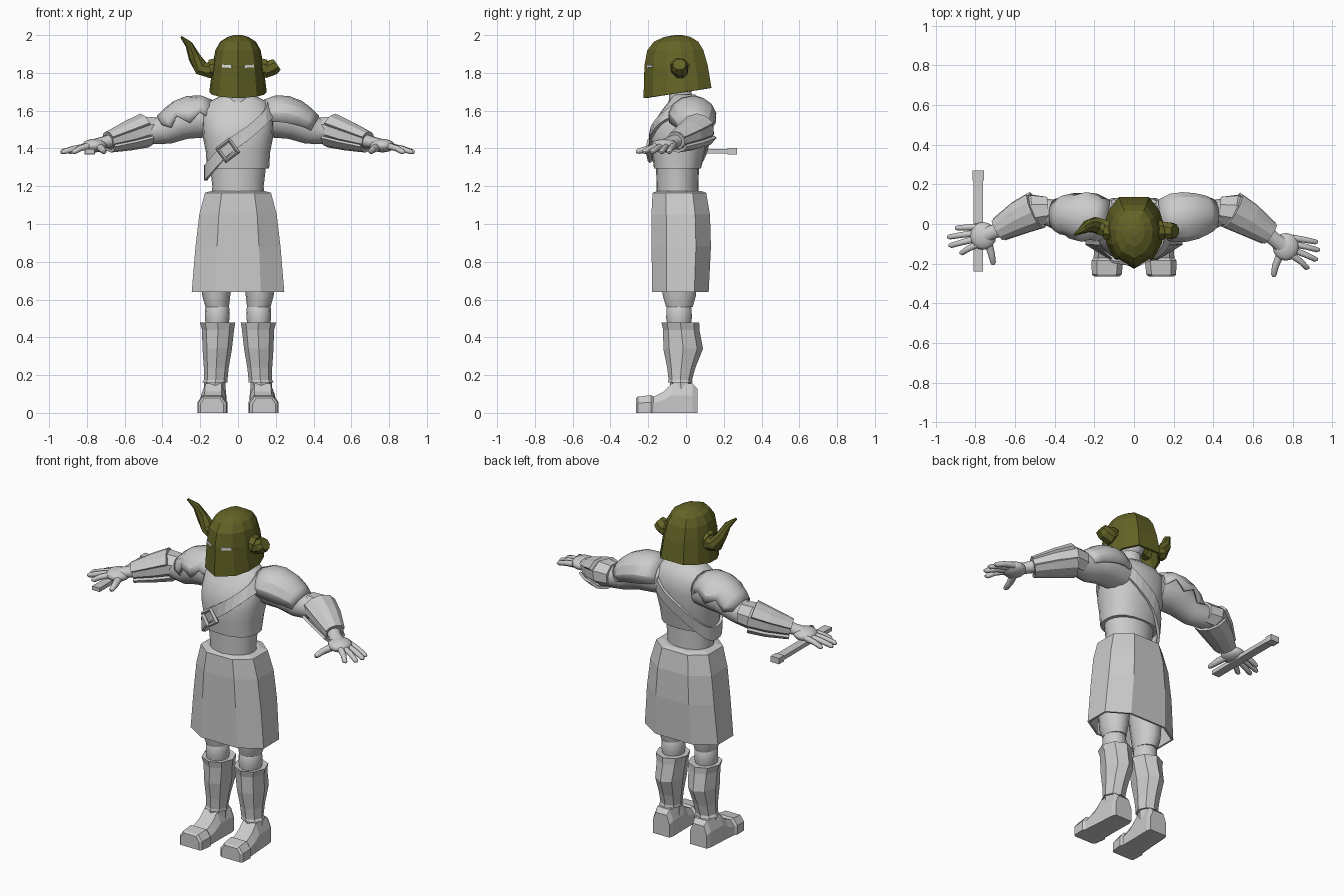
import bpy, bmesh, math
from mathutils import Vector

if "Cube" in bpy.data.objects:
    bpy.data.objects.remove(bpy.data.objects["Cube"])

TAU = 2 * math.pi


def material(name, rgb):
    m = bpy.data.materials.new(name)
    m.diffuse_color = (*rgb, 1)
    m.use_nodes = True
    m.node_tree.nodes["Principled BSDF"].inputs["Base Color"].default_value = m.diffuse_color
    return m


GREY = material("plain_grey", (0.6, 0.6, 0.6))
OLIVE = material("olive_green", (0.125, 0.125, 0.02))
PALE = material("pale_slit", (0.9, 0.9, 0.9))


def finish(ob, mat, smooth=0, thick=0):
    ob.data.materials.append(mat)
    if thick:
        mod = ob.modifiers.new("thickness", 'SOLIDIFY')
        mod.thickness, mod.offset = thick, -1
    if smooth:
        bpy.ops.object.select_all(action='DESELECT')
        ob.select_set(True)
        bpy.context.view_layer.objects.active = ob
        bpy.ops.object.shade_smooth_by_angle(angle=math.radians(smooth))
    return ob


def skin(name, rings, mat=GREY, closed=True, caps=(True, True), smooth=0, thick=0):
    """Join a row of point rings into one surface."""
    bm = bmesh.new()
    vs = [[bm.verts.new(p) for p in r] for r in rings]
    n = len(rings[0])
    for a, b in zip(vs, vs[1:]):
        for i in range(n if closed else n - 1):
            j = (i + 1) % n
            bm.faces.new((a[i], a[j], b[j], b[i]))
    if closed:
        for use, ring in zip(caps, (vs[0], vs[-1])):
            if use:
                bm.faces.new(ring)
    bmesh.ops.recalc_face_normals(bm, faces=bm.faces)
    me = bpy.data.meshes.new(name)
    bm.to_mesh(me)
    bm.free()
    ob = bpy.data.objects.new(name, me)
    bpy.context.collection.objects.link(ob)
    return finish(ob, mat, smooth, thick)


def section(z, cx, cy, rx, ry, n, p=1.0, phase=0.0):
    """Horizontal rounded-box ring."""
    f = lambda v: math.copysign(abs(v) ** p, v)
    k = 1 / math.cos(phase) ** p
    return [(cx + rx * k * f(math.cos(a)), cy + ry * k * f(math.sin(a)), z)
            for a in (phase + TAU * i / n for i in range(n))]


def column(name, rows, n, p=1.0, phase=0.0, **kw):
    return skin(name, [section(*r, n, p, phase) for r in rows], **kw)


def tube(name, st, n=8, arc=None, jag=0.0, **kw):
    """Sweep ellipses along stations (x, y, z, side radius, up radius); arc in degrees."""
    pts = [Vector(s[:3]) for s in st]
    rings = []
    for i, s in enumerate(st):
        t = (pts[min(i + 1, len(st) - 1)] - pts[max(i - 1, 0)]).normalized()
        side = t.cross(Vector((0, 0, 1))).normalized()
        up = side.cross(t)
        if arc:
            cut = jag * (i % 2)
            a0, a1 = math.radians(arc[0] + cut), math.radians(arc[1] - cut)
            angles = [a0 + (a1 - a0) * k / n for k in range(n + 1)]
        else:
            angles = [TAU * (k + 0.5) / n for k in range(n)]
        rings.append([pts[i] + side * s[3] * math.cos(a) + up * s[-1] * math.sin(a) for a in angles])
    return skin(name, rings, closed=not arc, **kw)


def ball(name, loc, scale, seg=16):
    bpy.ops.mesh.primitive_uv_sphere_add(segments=seg, ring_count=seg // 2 + 2, radius=1, location=loc)
    ob = bpy.context.object
    ob.name, ob.scale = name, scale
    return finish(ob, GREY, 60)


# Torso: waist, chest garment, neck and head
column("waist", [(1.1, 0, -.045, .14, .11), (1.2, 0, -.045, .136, .11), (1.32, 0, -.045, .15, .115)],
       20, smooth=40)
CHEST = [(1.295, 0, -.045, .165, .125), (1.38, 0, -.04, .17, .14), (1.455, 0, -.035, .185, .15),
         (1.53, 0, -.025, .19, .148), (1.6, 0, -.005, .19, .125), (1.65, 0, .0, .15, .09),
         (1.685, 0, -.01, .075, .06)]
column("chest", CHEST, 20, p=.85, smooth=40)
column("neck", [(1.6, 0, -.02, .08, .075), (1.68, 0, -.03, .063, .062), (1.78, 0, -.035, .06, .06)], 14, smooth=40)
ball("head", (0, -.045, 1.83), (.085, .1, .12))


# Diagonal strap wrapped round the chest, with a square buckle
def on_chest(a, z):
    z = min(max(z, CHEST[0][0]), 1.66)
    for lo, hi in zip(CHEST, CHEST[1:]):
        if z <= hi[0]:
            f = (z - lo[0]) / (hi[0] - lo[0])
            cy, rx, ry = (lo[i] + f * (hi[i] - lo[i]) for i in (2, 3, 4))
            g = lambda v: math.copysign(abs(v) ** .85, v)
            return (rx + .014) * g(math.cos(a)), cy + (ry + .014) * g(math.sin(a))


strap = []
for e in (-.04, .04):
    ring = []
    for i in range(32):
        a = TAU * i / 32
        z = 1.445 + .175 * math.cos(a) + e
        ring.append((*on_chest(a, z), z))
    strap.append(ring)
skin("chest_strap", strap, caps=(False, False), thick=.016)
bpy.ops.mesh.primitive_torus_add(major_segments=4, minor_segments=4, major_radius=.055, minor_radius=.013,
                                 location=(-.055, -.192, 1.39), rotation=(math.pi / 2, .15, -.15))
bpy.context.object.name = "strap_buckle"
finish(bpy.context.object, GREY)

# Skirt of broad flat panels, open below
column("skirt", [(1.175, 0, -.035, .14, .115), (1.165, 0, -.035, .175, .142), (1.05, 0, -.028, .205, .155),
                 (.88, 0, -.025, .225, .157), (.64, 0, -.03, .245, .15)],
       8, p=.8, phase=math.pi / 8, caps=(True, False), thick=.012)

# Helmet: pointed face, flat back, rim rising toward the rear
HALF = [(0, -1), (.65, -.72), (.92, -.3), (1, .2), (.85, .62), (.5, 1)]
OUTLINE = HALF + [(-x, y) for x, y in HALF[:0:-1]]
rings = []
for z, w, yf, yb in [(1.7, .152, -.225, .135), (1.84, .135, -.22, .115), (1.92, .12, -.205, .092),
                     (1.965, .095, -.17, .065), (1.99, .055, -.115, .025), (2.0, .02, -.06, -.02)]:
    c, d = (yf + yb) / 2, (yb - yf) / 2
    rings.append([(w * x, c + d * y, z + (.15 * (c + d * y) if z == 1.7 else 0)) for x, y in OUTLINE])
skin("helmet", rings, OLIVE, caps=(False, True), thick=.012)

# Face seam and eye slits
for s in (-1, 1):
    bpy.ops.mesh.primitive_cube_add(size=1, location=(s * .057, -.191, 1.835), rotation=(0, -s * .06, s * .49))
    ob = bpy.context.object
    ob.name, ob.scale = "eye_slit", (.058, .009, .014)
    finish(ob, PALE)

# Horns: one whole and curved, one broken off short
tube("whole_horn", [(-.1, -.035, 1.83, .04), (-.15, -.02, 1.815, .045), (-.195, -.005, 1.825, .042),
                    (-.232, -.01, 1.885, .032), (-.26, -.03, 1.95, .02), (-.3, -.055, 1.99, .006)], mat=OLIVE)
tube("broken_horn", [(.1, -.035, 1.83, .04), (.15, -.03, 1.815, .045), (.185, -.035, 1.83, .045),
                     (.207, -.035, 1.845, .036)], mat=OLIVE)
for s in (-1, 1):
    tube("horn_collar", [(s * .11, -.035, 1.83, .052), (s * .142, -.03, 1.822, .052)], mat=OLIVE)

# Arms: palm centre, finger tips and thumb tip differ per side
HANDS = {-1: ((.76, -.06), [(.9, -.02), (.94, -.065), (.933, -.108), (.878, -.145)], (.71, -.205)),
         1: ((.765, -.115), [(.925, -.09), (.935, -.13), (.925, -.178), (.882, -.22)], (.705, -.265))}
for s, (palm, tips, thumb) in HANDS.items():
    tube("upper_arm", [(s * .12, .03, 1.55, .09), (s * .22, .035, 1.56, .105), (s * .3, .04, 1.54, .095),
                       (s * .38, .045, 1.5, .078), (s * .44, .06, 1.49, .068), (s * .5, .06, 1.49, .06)],
         14, smooth=50)
    # Shoulder pad, with a torn edge on one side
    tube("shoulder_pad", [(s * .13, .025, 1.57, .1, .085), (s * .19, .03, 1.57, .125, .11),
                          (s * .25, .035, 1.565, .128, .115), (s * .31, .04, 1.55, .118, .105),
                          (s * .36, .045, 1.53, .1, .085), (s * .395, .045, 1.51, .082, .07)],
         8, arc=(-15, 195), jag=28 if s < 0 else 0, smooth=25, thick=.012)
    # Bracer with a raised top plate, lower plate and wrist cuff
    dy = -.02 * (s > 0)
    arm = [(s * .435, .07, 1.5, .072, .07), (s * .495, .068, 1.5, .088, .075),
           (s * .58, .03 + dy / 2, 1.473, .077, .064), (s * .685, -.03 + dy, 1.44, .053, .044)]
    tube("bracer", arm, 8)
    grow = lambda q, k: (*q[:3], q[3] * k, q[4] * k)
    tube("bracer_top_plate", [grow(q, 1.17) for q in arm[1:]], 4, arc=(25, 155), thick=.02)
    tube("bracer_low_plate", [grow(q, 1.1) for q in arm[1:]], 4, arc=(205, 335), thick=.015)
    px, py = palm
    tube("wrist", [(s * .67, -.025 + dy, 1.442, .04, .036), (s * .71, -.04 + 2 * dy, 1.432, .036, .032),
                   (s * .76, py, 1.42, .045, .03)], 12, smooth=50)
    ball("palm", (s * px, py, 1.415), (.066, .07, .036))
    for i, (tx, ty) in enumerate(tips):
        by = py + .045 - .03 * i
        bx = px + .035
        tube("finger", [(s * bx, by, 1.412, .018), (s * (bx + tx) / 2, (by + ty) / 2, 1.4, .016),
                        (s * (tx - .012), ty, 1.383, .014), (s * tx, ty, 1.378, .007)], 8, smooth=50)
    tx, ty = thumb
    tube("thumb", [(s * (px - .025), py - .03, 1.408, .022), (s * (tx + .008), (py + ty) / 2 - .02, 1.395, .019),
                   (s * tx, ty + .012, 1.385, .015), (s * tx, ty, 1.382, .008)], 8, smooth=50)

# Bar held under one hand, with a small end block
for name, y0, y1, w, h in [("hand_bar", -.24, .25, .05, .024), ("bar_end", .22, .27, .056, .036)]:
    bpy.ops.mesh.primitive_cube_add(size=1, location=(-.785, (y0 + y1) / 2, 1.385))
    ob = bpy.context.object
    ob.name, ob.scale = name, (w, y1 - y0, h)
    finish(ob, GREY)

# Legs: thigh, knee, greave, ankle and boot
for s in (-1, 1):
    column("thigh", [(1.0, s * .1, -.03, .095, .1), (.75, s * .11, -.035, .088, .1), (.62, s * .115, -.035, .074, .09),
                     (.56, s * .11, -.035, .062, .072)], 14, smooth=50)
    column("knee", [(.57, s * .11, -.037, .056, .06), (.555, s * .11, -.037, .064, .068),
                    (.5, s * .11, -.037, .066, .07), (.46, s * .11, -.037, .058, .062)], 14, smooth=50)
    column("greave", [(.475, s * .108, -.03, .078, .085), (.478, s * .108, -.03, .094, .1),
                      (.44, s * .106, -.025, .085, .096), (.34, s * .11, -.015, .078, .105),
                      (.24, s * .115, -.025, .066, .075), (.175, s * .118, -.03, .062, .062),
                      (.16, s * .122, -.03, .068, .066)], 8)
    column("ankle", [(.18, s * .122, -.03, .055, .056), (.1, s * .124, -.025, .06, .06)], 8)
    boot = []
    for y, w, h in [(-.265, .062, .078), (-.255, .075, .086), (-.185, .08, .094), (-.172, .07, .086), (-.12, .068, .112),
                    (-.075, .066, .155), (.035, .064, .155), (.06, .056, .13)]:
        cx = s * (.127 - .04 * y)
        boot.append([(cx + w * u, y, h * v) for u, v in
                     [(-1, 0), (1, 0), (1, .6), (.65, 1), (-.65, 1), (-1, .6)]])
    skin("boot", boot)
